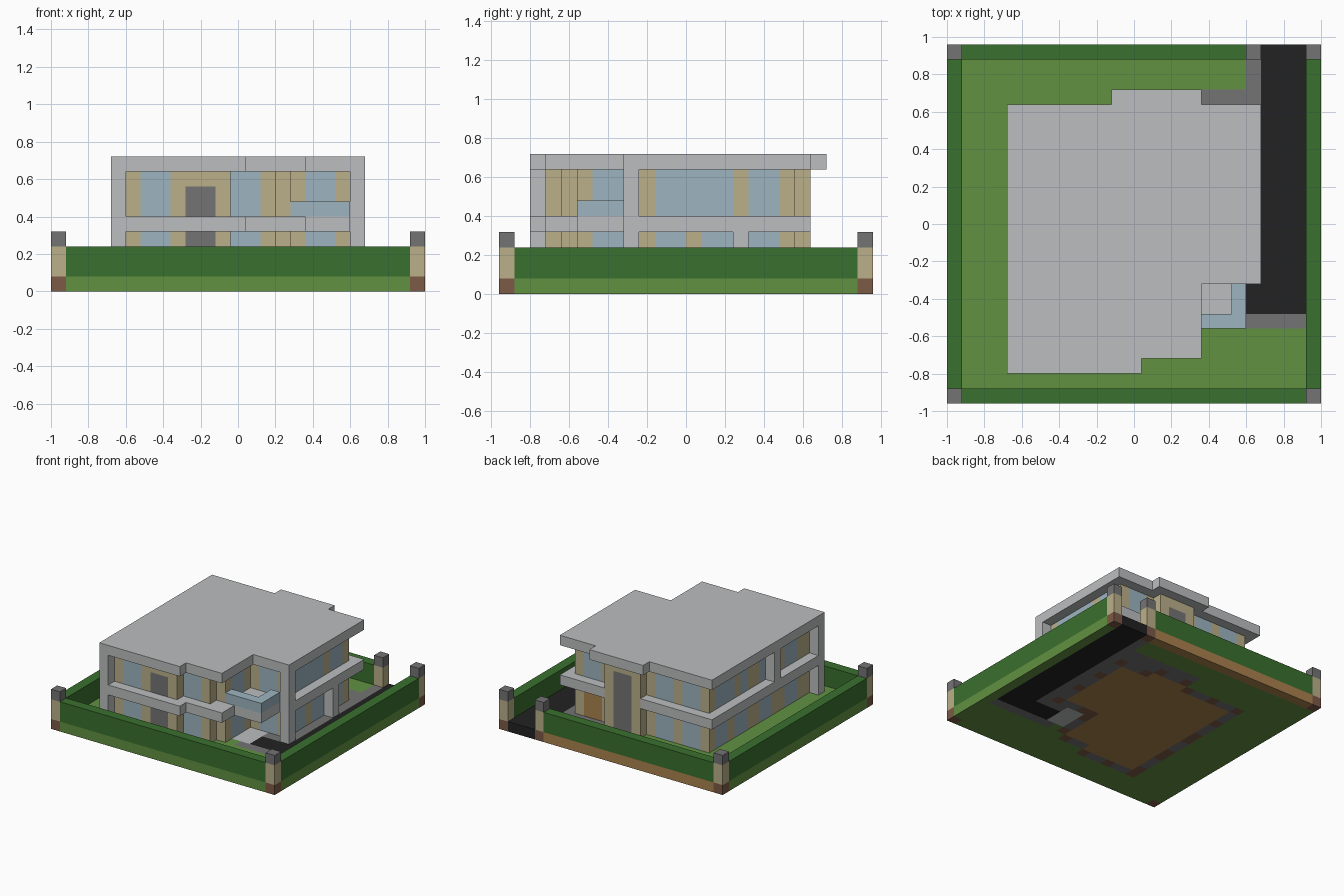
import bpy
import bmesh

cube = bpy.data.objects.get("Cube")
if cube:
    bpy.data.objects.remove(cube, do_unlink=True)

U = 0.08          # size of one block
NX, NY = 25, 24   # plot size in blocks


def srgb(*rgb):
    return [((c / 255 + 0.055) / 1.055) ** 2.4 for c in rgb] + [1]


COLOURS = {
    "light_concrete": srgb(188, 190, 191),
    "dark_grey": srgb(116, 116, 116),
    "asphalt_black": srgb(34, 34, 34),
    "sand_wall": srgb(187, 176, 138),
    "glass_blue": srgb(157, 181, 192),
    "brown_base": srgb(124, 90, 70),
    "wood": srgb(170, 130, 78),
    "grass": srgb(98, 145, 66),
    "hedge_green": srgb(58, 112, 46),
}
NAMES = list(COLOURS)
MATS = {}
for name, colour in COLOURS.items():
    m = bpy.data.materials.new(name)
    m.use_nodes = True
    m.diffuse_color = colour
    bsdf = m.node_tree.nodes["Principled BSDF"]
    bsdf.inputs["Base Color"].default_value = colour
    bsdf.inputs["Roughness"].default_value = 0.8
    MATS[name] = m


def point(i, j, k):
    return ((i - NX / 2) * U, (j - NY / 2) * U, k * U)


def finish(name, bm, mats):
    bmesh.ops.recalc_face_normals(bm, faces=bm.faces)
    mesh = bpy.data.meshes.new(name)
    bm.to_mesh(mesh)
    bm.free()
    for m in mats:
        mesh.materials.append(MATS[m])
    obj = bpy.data.objects.new(name, mesh)
    bpy.context.collection.objects.link(obj)
    return obj


def prism(name, outline, k0, k1, mat):
    """Extrude a plan outline, given in blocks, from level k0 to k1."""
    bm = bmesh.new()
    face = bm.faces.new([bm.verts.new(point(i, j, k0)) for i, j in outline])
    top = bmesh.ops.extrude_face_region(bm, geom=[face])["geom"]
    verts = [v for v in top if isinstance(v, bmesh.types.BMVert)]
    bmesh.ops.translate(bm, verts=verts, vec=(0, 0, (k1 - k0) * U))
    if not any(len(f.verts) == len(outline) and f.calc_center_median().z < k0 * U + U / 4
               for f in bm.faces):
        bm.faces.new([v for v in bm.verts if v not in verts])
    return finish(name, bm, [mat])


def box(name, i0, i1, j0, j1, k0, k1, mat):
    return prism(name, [(i0, j0), (i1, j0), (i1, j1), (i0, j1)], k0, k1, mat)


# Ground layer, painted block by block
ground = {}


def paint(i0, i1, j0, j1, mat):
    for i in range(i0, i1):
        for j in range(j0, j1):
            ground[i, j] = mat


paint(0, NX, 0, NY, "grass")
paint(1, 20, 23, NY, "wood")           # back border
paint(6, 19, 9, 18, "wood")            # house floor
paint(6, 15, 5, 9, "wood")
paint(6, 12, 4, 5, "wood")
paint(12, 16, 18, 19, "wood")
paint(12, 21, 20, 21, "dark_grey")     # entrance path
paint(16, 21, 19, 20, "dark_grey")
paint(20, 21, 8, 23, "dark_grey")
paint(17, 24, 5, 6, "dark_grey")
paint(16, 18, 6, 9, "light_concrete")  # patio
paint(18, 21, 6, 8, "asphalt_black")   # driveway
paint(18, 20, 8, 9, "dark_grey")
paint(21, 24, 6, NY, "asphalt_black")

# Walls: each letter is one block of the run
KEY = {"T": "sand_wall", "G": "glass_blue", "D": "dark_grey", "W": "wood"}
LOW, HIGH, FULL = (1, 4), (5, 8), (1, 8)


def wall(name, pattern, i, j, along_x, levels):
    k0, k1 = levels
    n = 0
    while n < len(pattern):
        end = n
        while end < len(pattern) and pattern[end] == pattern[n]:
            end += 1
        letter = pattern[n]
        if along_x:
            area = (i + n, i + end, j, j + 1)
        else:
            area = (i, i + 1, j + n, j + end)
        if k0 == 1:
            paint(*area, "brown_base" if letter == "T" else "dark_grey")
        top = k1
        if letter == "D" and k1 == 8:
            top = 7
            box(name + "_lintel", *area, top, k1, "sand_wall")
        box(name, *area, k0, top, KEY[letter])
        n = end


for floor, levels in (("lower", LOW), ("upper", HIGH)):
    low = levels == LOW
    wall(floor + "_front_wall", "TGGTDDT", 5, 3, True, levels)
    wall(floor + "_front_middle_wall", "GGT", 12, 4, True, levels)
    wall(floor + "_balcony_side_wall", "TGGTT", 15, 5, False, levels)
    wall(floor + "_balcony_back_wall", "TGGT", 16, 9, True, levels)
    wall(floor + "_drive_side_wall", "TGGTGGTGG" if low else "TGGGGGTGG",
         19, 9, False, levels)
    wall(floor + "_garden_side_wall", "TGGTTGGTTGGTGG" if low else "TGGTTGGTTGTGGG",
         5, 4, False, levels)
    wall(floor + "_back_wall", "TGGTGGT", 5, 18, True, levels)
    wall(floor + "_back_door_wall", "TWWT" if low else "TGGT", 16, 18, True, levels)
wall("entrance_wall", "TDDT", 12, 19, True, FULL)

# Floor slab and roof
FRONT = [(4, 2), (13, 2), (13, 3), (17, 3)]
prism("floor_slab", FRONT + [(17, 5), (20, 5), (20, 8), (21, 8), (21, 20), (16, 20),
                             (16, 19), (12, 19), (12, 20), (4, 20)],
      4, 5, "light_concrete")
prism("roof", FRONT + [(17, 8), (21, 8), (21, 20), (17, 20), (17, 21),
                       (11, 21), (11, 20), (4, 20)], 8, 9, "light_concrete")

# Columns, each between slabs
for i, j, levels in ((4, 2, LOW), (4, 2, HIGH), (20, 8, LOW), (20, 8, HIGH),
                     (20, 15, LOW), (4, 9, HIGH)):
    box("column", i, i + 1, j, j + 1, *levels, "light_concrete")

# Balcony glass railing
prism("balcony_railing", [(16, 5), (20, 5), (20, 8), (19, 8), (19, 6), (16, 6)],
      5, 6, "glass_blue")

# Hedges and gate posts
box("front_hedge", 1, 24, 0, 1, 1, 3, "hedge_green")
box("back_hedge", 1, 20, 23, 24, 1, 3, "hedge_green")
for i in (0, 24):
    box("side_hedge", i, i + 1, 1, 23, 1, 3, "hedge_green")
for i, j in ((0, 0), (24, 0), (0, 23), (24, 23), (20, 23)):
    paint(i, i + 1, j, j + 1, "brown_base")
    box("post", i, i + 1, j, j + 1, 1, 3, "sand_wall")
    box("post_cap", i, i + 1, j, j + 1, 3, 4, "dark_grey")

# Ground mesh, with side faces only on the plot edge
bm = bmesh.new()
for (i, j), mat in ground.items():
    ring = [(i, j), (i + 1, j), (i + 1, j + 1), (i, j + 1)]
    quads = [[(*p, 1) for p in ring], [(*p, 0) for p in reversed(ring)]]
    for n, (di, dj) in enumerate(((0, -1), (1, 0), (0, 1), (-1, 0))):
        if (i + di, j + dj) not in ground:
            a, b = ring[n], ring[(n + 1) % 4]
            quads.append([(*a, 0), (*b, 0), (*b, 1), (*a, 1)])
    for quad in quads:
        face = bm.faces.new([bm.verts.new(point(*p)) for p in quad])
        face.material_index = NAMES.index(mat)
bmesh.ops.remove_doubles(bm, verts=bm.verts, dist=U / 100)
finish("ground", bm, NAMES)
